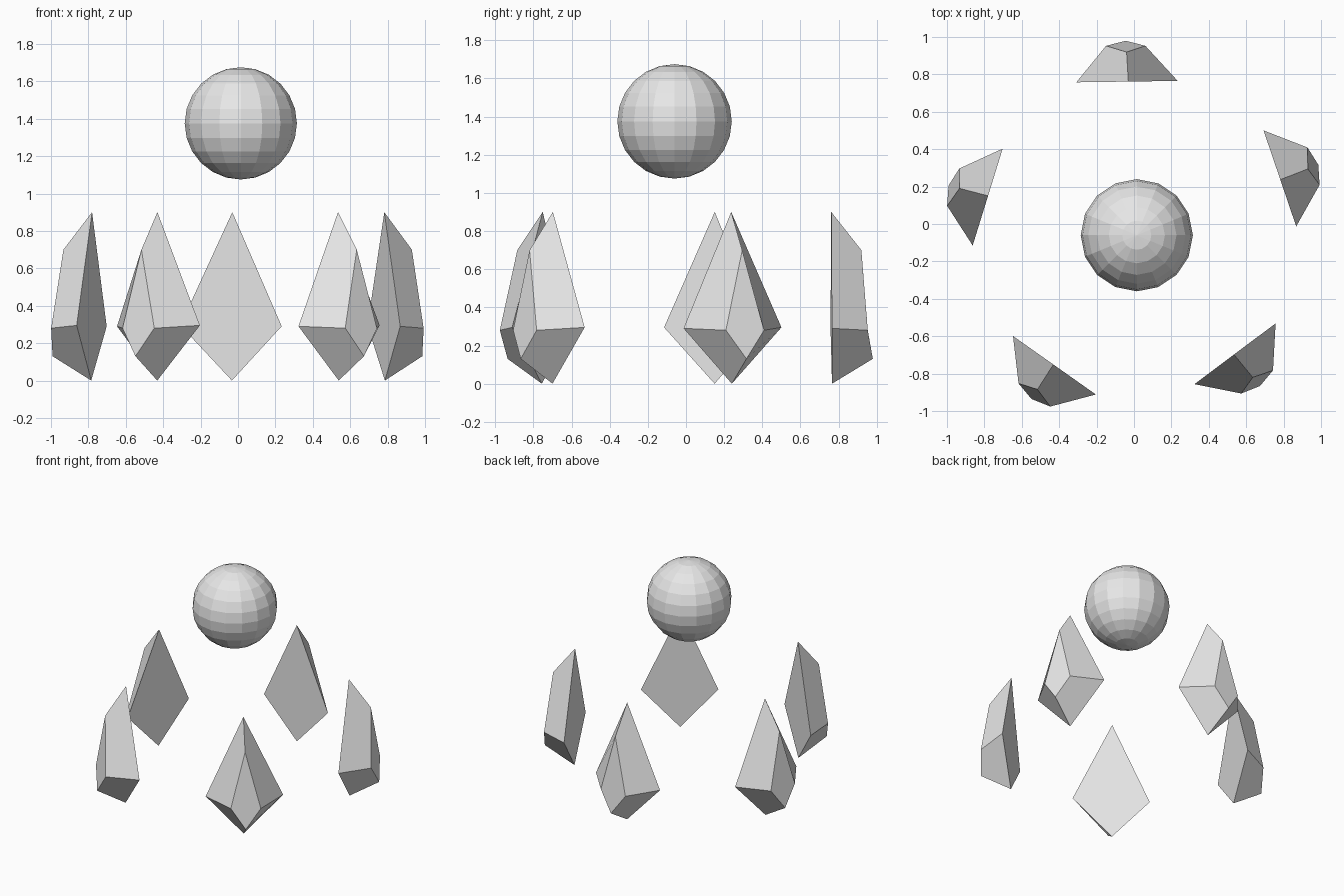
import bpy
import math
from mathutils import Matrix, Vector

old = bpy.data.objects.get("Cube")
if old:
    bpy.data.objects.remove(old, do_unlink=True)

CENTER = Vector((0.015, -0.06, 0))

stone = bpy.data.materials.new("pale_grey")
stone.use_nodes = True
grey = (0.8, 0.8, 0.8, 1)
stone.diffuse_color = grey
stone.node_tree.nodes["Principled BSDF"].inputs["Base Color"].default_value = grey

# Kite outlines: top, right, bottom, left (sideways, outward, height)
inner_kite = [(-0.034, 0.822, 0.90), (0.23, 0.822, 0.29),
              (-0.036, 0.826, 0.0), (-0.312, 0.822, 0.295)]
outer_kite = [(-0.041, 0.98, 0.70), (0.06, 1.012, 0.28),
              (-0.044, 1.04, 0.13), (-0.15, 1.015, 0.28)]

# Bevelled shard: flat kite inside, smaller kite outside, four sloped sides
shard_mesh = bpy.data.meshes.new("shard")
faces = [(0, 1, 2, 3), (7, 6, 5, 4)]
for i in range(4):
    j = (i + 1) % 4
    faces.append((j, i, i + 4, j + 4))
shard_mesh.from_pydata(inner_kite + outer_kite, [], faces)
shard_mesh.materials.append(stone)

# Ring of five shards
names = ["back_shard", "right_shard", "front_right_shard",
         "front_left_shard", "left_shard"]
for k, name in enumerate(names):
    shard = bpy.data.objects.new(name, shard_mesh)
    turn = math.radians(0.8 + 72 * k)
    shard.matrix_world = Matrix.Translation(CENTER) @ Matrix.Rotation(turn, 4, "Z")
    bpy.context.collection.objects.link(shard)

# Floating faceted ball
bpy.ops.mesh.primitive_uv_sphere_add(segments=16, ring_count=12, radius=0.3,
                                     location=CENTER + Vector((0, 0, 1.375)))
ball = bpy.context.object
ball.name = "floating_ball"
ball.data.materials.append(stone)
